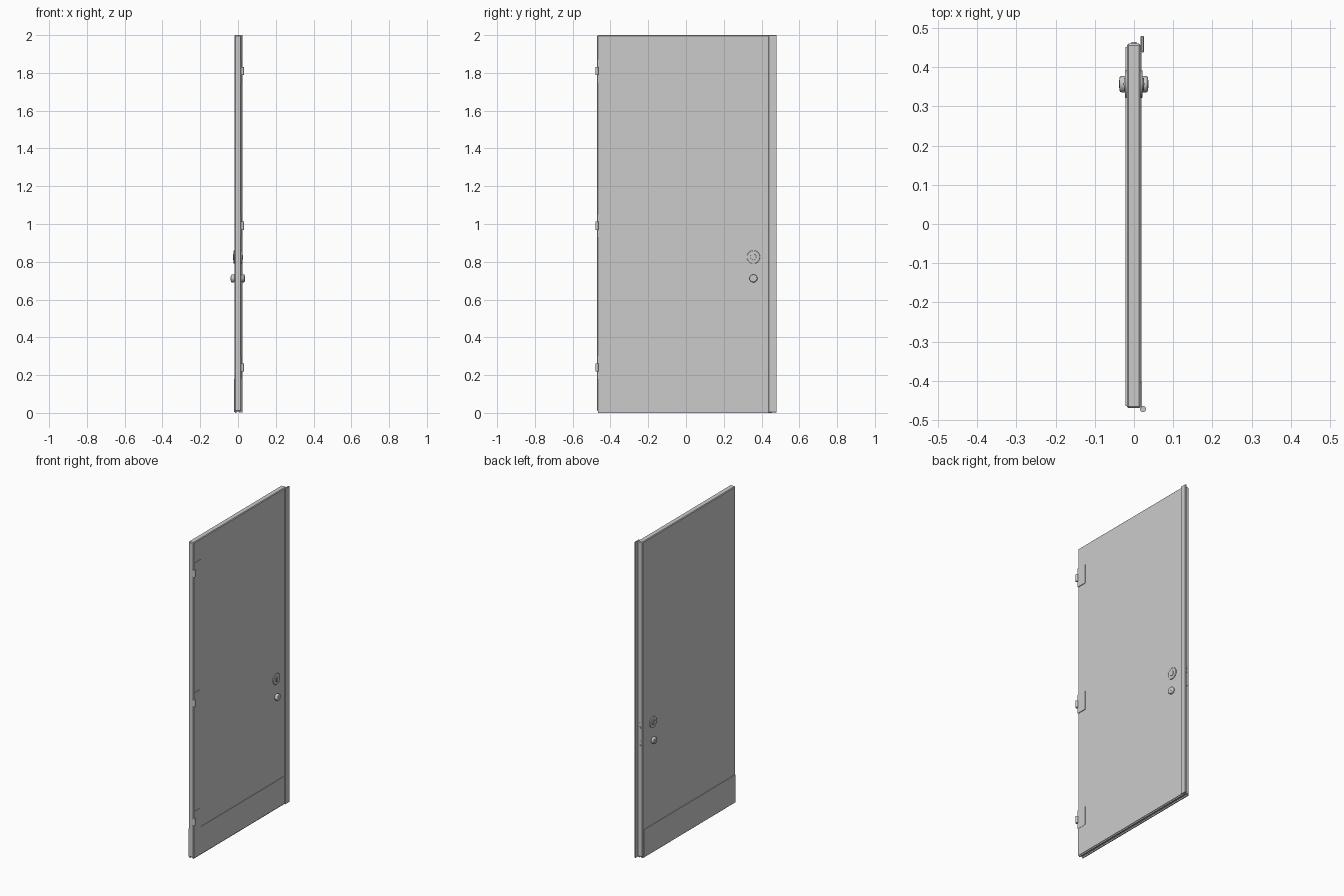
import bpy, math

cube = bpy.data.objects.get("Cube")
if cube:
    bpy.data.objects.remove(cube, do_unlink=True)

grey = bpy.data.materials.new("plain_grey")
grey.use_nodes = True
grey.diffuse_color = (0.6, 0.6, 0.6, 1)
grey.node_tree.nodes["Principled BSDF"].inputs["Base Color"].default_value = (0.6, 0.6, 0.6, 1)


def finish(obj, name, bevel=0, segments=1):
    obj.name = name
    obj.data.materials.append(grey)
    if bevel:
        mod = obj.modifiers.new("soft_edges", "BEVEL")
        mod.width, mod.segments = bevel, segments
    return obj


def box(name, x, y, z, bevel=0):
    """Box given by its low and high limits on each axis."""
    lims = (x, y, z)
    bpy.ops.mesh.primitive_cube_add(size=1, location=[sum(l) / 2 for l in lims])
    obj = bpy.context.object
    obj.scale = [l[1] - l[0] for l in lims]
    bpy.ops.object.transform_apply(location=False, rotation=False, scale=True)
    return finish(obj, name, bevel)


def cylinder(name, radius, length, at, axis="X", bevel=0, sides=24):
    turn = {"X": (0, math.pi / 2, 0), "Y": (math.pi / 2, 0, 0), "Z": (0, 0, 0)}[axis]
    bpy.ops.mesh.primitive_cylinder_add(vertices=sides, radius=radius, depth=length,
                                        location=at, rotation=turn)
    obj = bpy.context.object
    bpy.ops.object.shade_smooth_by_angle(angle=math.radians(35))
    return finish(obj, name, bevel, 2)


# Door leaf and bottom sweep
box("door_leaf", (-0.018, 0.017), (-0.47, 0.46), (0.008, 2), 0.004)
for side, x in (("left", (0.008, 0.014)), ("right", (-0.015, -0.009))):
    box("bottom_sweep_" + side, x, (-0.465, 0.455), (0, 0.012))

# Overlapping strip along the latch edge
box("edge_strip", (0.017, 0.025), (0.437, 0.48), (0.002, 2), 0.002)

# Kick plates
box("kick_plate_left", (0.016, 0.0195), (-0.465, 0.436), (0.006, 0.18))
box("kick_plate_right", (-0.022, -0.017), (-0.465, 0.452), (0.006, 0.18))

# Hinges
for label, z in (("lower", 0.24), ("middle", 0.99), ("upper", 1.81)):
    box("hinge_leaf_" + label, (0.016, 0.021), (-0.468, -0.405), (z - 0.06, z + 0.06))
    cylinder("hinge_barrel_" + label, 0.008, 0.044, (0.023, -0.472, z), "Z", sides=16)

# Lock and knob on both faces
for side, s, face in (("left", 1, 0.017), ("right", -1, 0.018)):
    cylinder("lock_rose_" + side, 0.035, 0.006, (s * (face + 0.002), 0.357, 0.825), bevel=0.002)
    cylinder("lock_cylinder_" + side, 0.016, 0.006, (s * (face + 0.005), 0.357, 0.825), bevel=0.001)
    box("lock_key_plate_" + side, sorted((s * face, s * (face + 0.0095))),
        (0.3545, 0.3595), (0.813, 0.837))
    cylinder("knob_" + side, 0.021, 0.019, (s * (face + 0.0095), 0.357, 0.712), bevel=0.005)
    cylinder("knob_button_" + side, 0.010, 0.002, (s * (face + 0.0195), 0.357, 0.712))

# Latch hardware in the door edge
for label, z in (("lock", 0.825), ("knob", 0.712)):
    box("latch_plate_" + label, (-0.011, 0.010), (0.455, 0.461), (z - 0.03, z + 0.03))
    cylinder("latch_bolt_" + label, 0.007, 0.008, (0, 0.461, z), "Y", sides=16)
